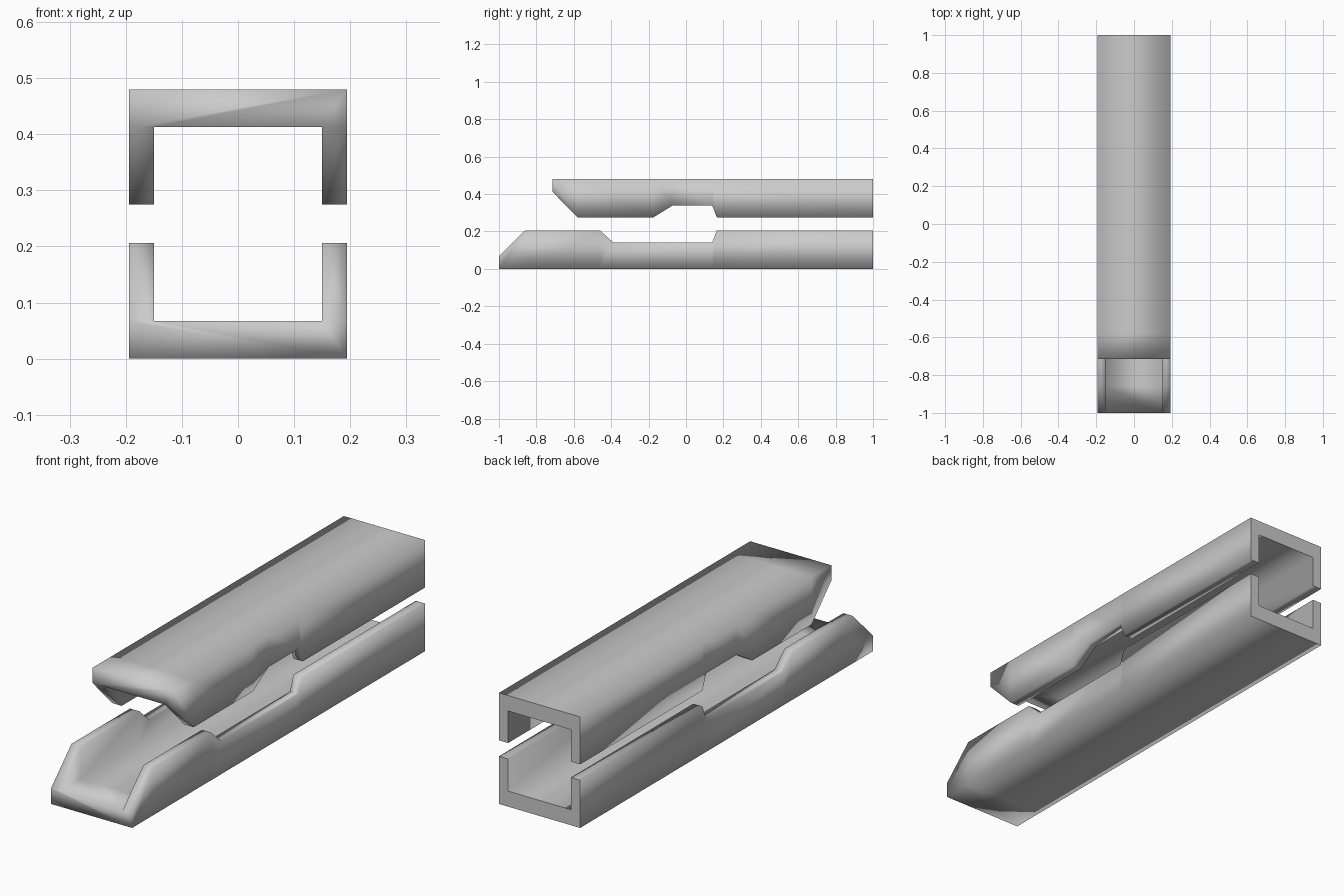
import bpy, bmesh

if "Cube" in bpy.data.objects:
    bpy.data.objects.remove(bpy.data.objects["Cube"])

W, WI, T = 0.194, 0.15, 0.067   # half width, inner half width, plate thickness


def channel(name, stations, base, up):
    """Loft a U section along y; stations are (y, wall height) pairs."""
    bm = bmesh.new()
    rings = []
    for y, h in stations:
        section = [(-W, 0), (W, 0), (W, h), (WI, h), (WI, T), (-WI, T), (-WI, h), (-W, h)]
        rings.append([bm.verts.new((x, y, base + up * z)) for x, z in section])
    for a, b in zip(rings, rings[1:]):
        for i in range(8):
            j = (i + 1) % 8
            bm.faces.new((a[i], a[j], b[j], b[i]))
    # end caps, split into plate and two walls
    for r in (rings[0], rings[-1]):
        bm.faces.new((r[0], r[1], r[2], r[3], r[4], r[5], r[6], r[7]))
    # the walls fade out at the nose, so merge the coincident points there
    bmesh.ops.remove_doubles(bm, verts=bm.verts, dist=0.0005)
    bmesh.ops.recalc_face_normals(bm, faces=bm.faces)
    for f in bm.faces:
        f.smooth = True
    # crisp outline around the flat rear end
    for e in bm.edges:
        if all(v.co.y > 0.999 for v in e.verts):
            e.smooth = False
    mesh = bpy.data.meshes.new(name)
    bm.to_mesh(mesh)
    bm.free()
    obj = bpy.data.objects.new(name, mesh)
    bpy.context.collection.objects.link(obj)
    return obj


# Lower channel, open upwards
channel("lower_channel",
        [(-1, T), (-0.86, 0.206), (-0.46, 0.206), (-0.39, 0.142),
         (0.14, 0.142), (0.165, 0.206), (1, 0.206)], 0.0, 1)

# Upper channel, open downwards
channel("upper_channel",
        [(-0.715, T), (-0.58, 0.205), (-0.175, 0.205), (-0.07, 0.14),
         (0.14, 0.14), (0.165, 0.205), (1, 0.205)], 0.48, -1)
